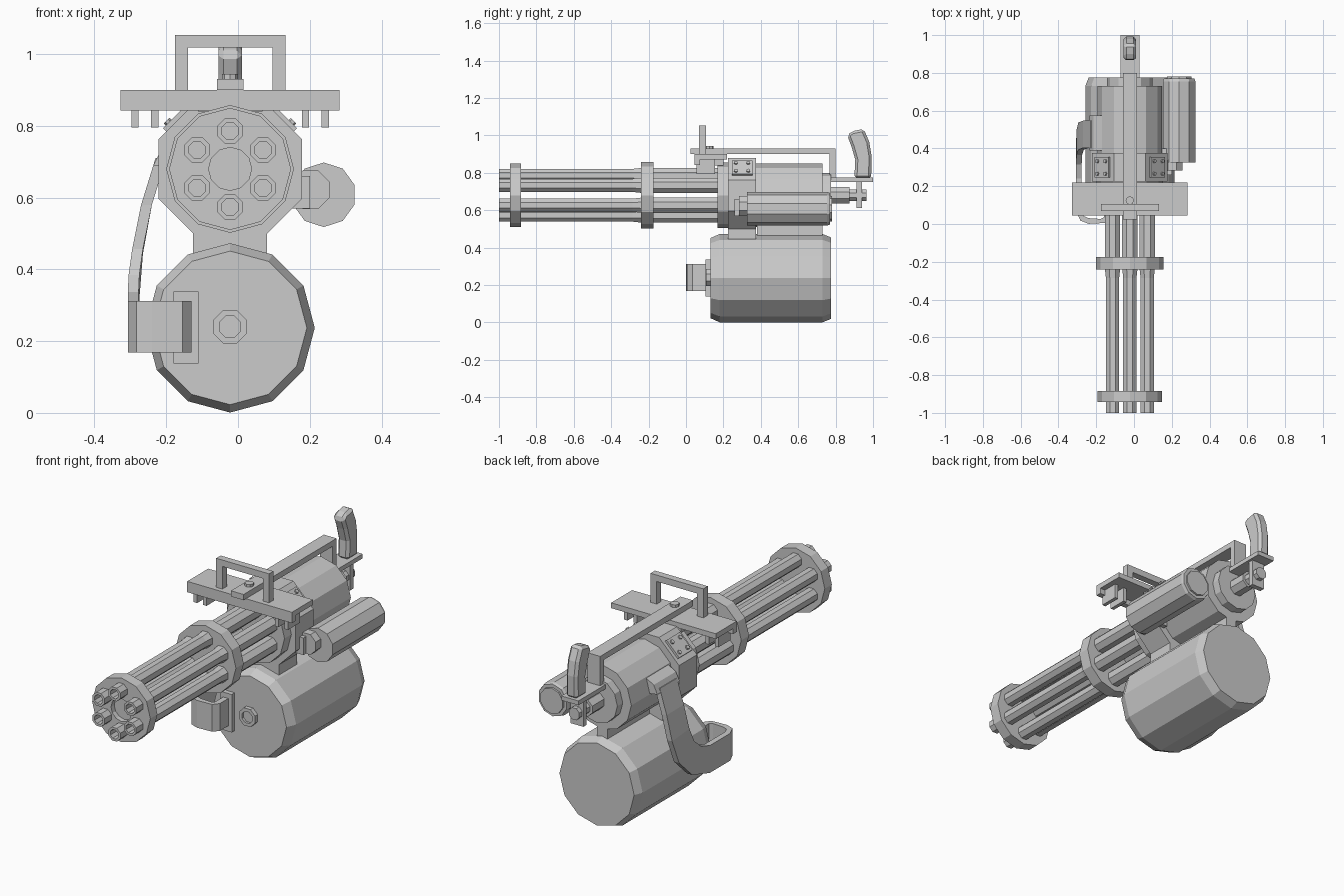
import bpy, bmesh
from math import pi, sin, cos, radians
from mathutils import Vector, Matrix

if "Cube" in bpy.data.objects:
    bpy.data.objects.remove(bpy.data.objects["Cube"])

CX, CZ = -0.022, 0.68          # barrel axis


def finish(name, bm):
    bmesh.ops.recalc_face_normals(bm, faces=bm.faces)
    me = bpy.data.meshes.new(name)
    bm.to_mesh(me)
    bm.free()
    ob = bpy.data.objects.new(name, me)
    bpy.context.collection.objects.link(ob)
    return ob


def bevel(ob, width):
    m = ob.modifiers.new("bevel", 'BEVEL')
    m.width, m.segments, m.limit_method = width, 1, 'ANGLE'


def loft(name, rings):
    """Skin a list of closed rings and cap both ends."""
    bm = bmesh.new()
    vs = [[bm.verts.new(p) for p in r] for r in rings]
    n = len(vs[0])
    for a, b in zip(vs, vs[1:]):
        for i in range(n):
            bm.faces.new((a[i], a[(i + 1) % n], b[(i + 1) % n], b[i]))
    bm.faces.new(vs[0])
    bm.faces.new(vs[-1])
    return finish(name, bm)


def lathe(name, x, z, n, profile, phase=pi / 2):
    """Revolve (y, radius) pairs around an axis parallel to y."""
    ang = [phase + 2 * pi * i / n for i in range(n)]
    return loft(name, [[(x + r * cos(a), y, z + r * sin(a)) for a in ang]
                       for y, r in profile])


def box(name, x0, x1, y0, y1, z0, z1):
    return loft(name, [[(x0, y, z0), (x1, y, z0), (x1, y, z1), (x0, y, z1)]
                       for y in (y0, y1)])


def prism_y(name, pts, y0, y1):
    return loft(name, [[(x, y, z) for x, z in pts] for y in (y0, y1)])


# barrels, recessed at the muzzle and thicker at the rear
for i in range(6):
    a = pi / 2 + i * pi / 3
    lathe(f"barrel_{i + 1}", CX + .106 * cos(a), CZ + .106 * sin(a), 8,
          [(-.85, .025), (-1, .025), (-1, .038), (-.285, .038),
           (-.235, .044), (.2, .044)], pi / 8)

# barrel clamps
lathe("muzzle_clamp", CX, CZ, 12,
      [(-.915, .06), (-.942, .06), (-.942, .17), (-.883, .17)])
lathe("middle_clamp", CX, CZ, 12, [(-.24, .178), (-.175, .178)])

# receiver
lathe("receiver_body", CX, CZ, 12,
      [(.168, .176), (.24, .176), (.24, .17), (.73, .17), (.73, .12), (.775, .12)])

# strap bracket around the receiver with its foot on the drum
half = [(.083, .88), (.2, .763), (.2, .597), (.103, .5), (.103, .44)]
prism_y("receiver_bracket",
        [(CX + x, z) for x, z in half] + [(CX - x, z) for x, z in reversed(half)],
        .225, .375)
box("rear_drum_post", CX - .03, CX + .03, .38, .73, .45, .53)

# riveted plates on the slanted bracket faces
for side, s in (("left", -1), ("right", 1)):
    M = (Matrix.Translation((CX + s * .1415, .3, CZ + .1415))
         @ Matrix.Rotation(s * pi / 4, 4, 'Y'))
    box(f"rivet_plate_{side}", -.052, .052, -.055, .055, -.01, .012).matrix_world = M
    for i, (u, v) in enumerate([(-1, -1), (1, -1), (1, 1), (-1, 1)]):
        ring = [(u * .03 + .011 * cos(k * pi / 3), v * .033 + .011 * sin(k * pi / 3))
                for k in range(6)]
        loft(f"rivet_{side}_{i + 1}",
             [[(x, y, h) for x, y in ring] for h in (.0, .02)]).matrix_world = M

# ammunition drum with front boss
lathe("ammo_drum", CX, .237, 12,
      [(.13, .214), (.18, .236), (.73, .236), (.775, .218)])
lathe("drum_boss", CX, .24, 8,
      [(.12, .032), (.107, .032), (.107, .05), (.14, .05)], pi / 8)
box("chute_mount_plate", -.18, -.11, .105, .16, .138, .338)

# feed chute: flat band curling round the front of the drum, then up
chute = [  # x, y, z, direction in plan (deg), pitch (deg)
    (-.145, .12, .24, -90, 0), (-.145, .035, .24, -90, 0),
    (-.165, .016, .24, -135, 0), (-.24, .016, .24, -180, 0),
    (-.275, .03, .24, -215, 0), (-.292, .07, .24, -270, 0),
    (-.292, .24, .24, -270, 0), (-.292, .35, .275, -270, 30),
    (-.29, .43, .35, -270, 62), (-.28, .465, .45, -270, 85),
    (-.255, .475, .58, -270, 90), (-.215, .475, .71, -270, 90)]
rings = []
for x, y, z, yaw, pitch in chute:
    c, yw, p = Vector((x, y, z)), radians(yaw), radians(pitch)
    flat = Vector((cos(yw), sin(yw), 0))
    w = (Vector((0, 0, 1)) * cos(p) - flat * sin(p)) * .072
    t = Vector((-sin(yw), cos(yw), 0)) * .015
    rings.append([c + w + t, c + w - t, c - w - t, c - w + t])
loft("feed_chute", rings)
prism_y("feed_inlet", [(-.236, .69), (-.214, .735), (-.1, .8), (-.1, .67)], .39, .575)

# drive motor on the right
lathe("drive_motor", .239, .608, 10,
      [(.325, .09), (.755, .09), (.77, .085), (.77, .068), (.78, .068)])
lathe("motor_gearbox", .202, .622, 8, [(.283, .058), (.34, .058)], pi / 8)
box("motor_mount", .12, .2, .26, .40, .57, .66)

# top plate with lip and clevis lugs
box("top_plate", -.328, .283, .045, .22, .872, .9)
box("top_plate_lip", -.328, .283, .045, .075, .843, .88)
box("top_plate_block", CX - .09, CX + .09, .06, .2, .84, .88)
for i, d in enumerate((-.265, -.21, .21, .265)):
    box(f"plate_lug_{i + 1}", CX + d - .01, CX + d + .01, .055, .155, .795, .88)

# carry handle frame
o, w, h0, h1, t = .154, .118, .9, 1.053, .034
prism_y("carry_handle",
        [(CX - o, h0), (CX - o, h1), (CX + o, h1), (CX + o, h0),
         (CX + w, h0), (CX + w, h1 - t), (CX - w, h1 - t), (CX - w, h0)],
        .07, .107)

# spine bar, bolt, rear drop and grip shelf
box("spine_bar", CX - .037, CX + .037, .025, .8, .9, .93)
loft("spine_bolt", [[(CX + .022 * cos(k * pi / 4), .125 + .022 * sin(k * pi / 4), z)
                     for k in range(8)] for z in (.92, .944)])
box("spine_drop", CX - .037, CX + .037, .768, .8, .752, .91)
box("grip_shelf", CX - .05, CX + .05, .768, 1.0, .752, .775)

# rear grip
prof = [(.9, .77), (.905, .87), (.885, .94), (.862, 1.0), (.885, 1.022),
        (.95, 1.035), (.98, .965), (.992, .89), (.99, .77)]
grip = loft("rear_grip", [[(CX + s * .033, y, z) for y, z in prof] for s in (-1, 1)])
bevel(grip, .014)

# rear shaft and its hanger plate
lathe("rear_shaft", CX, CZ, 8,
      [(.76, .047), (.875, .047), (.875, .033), (.965, .033)], pi / 8)
box("shaft_hanger", CX - .037, CX + .037, .912, .94, .612, .76)
